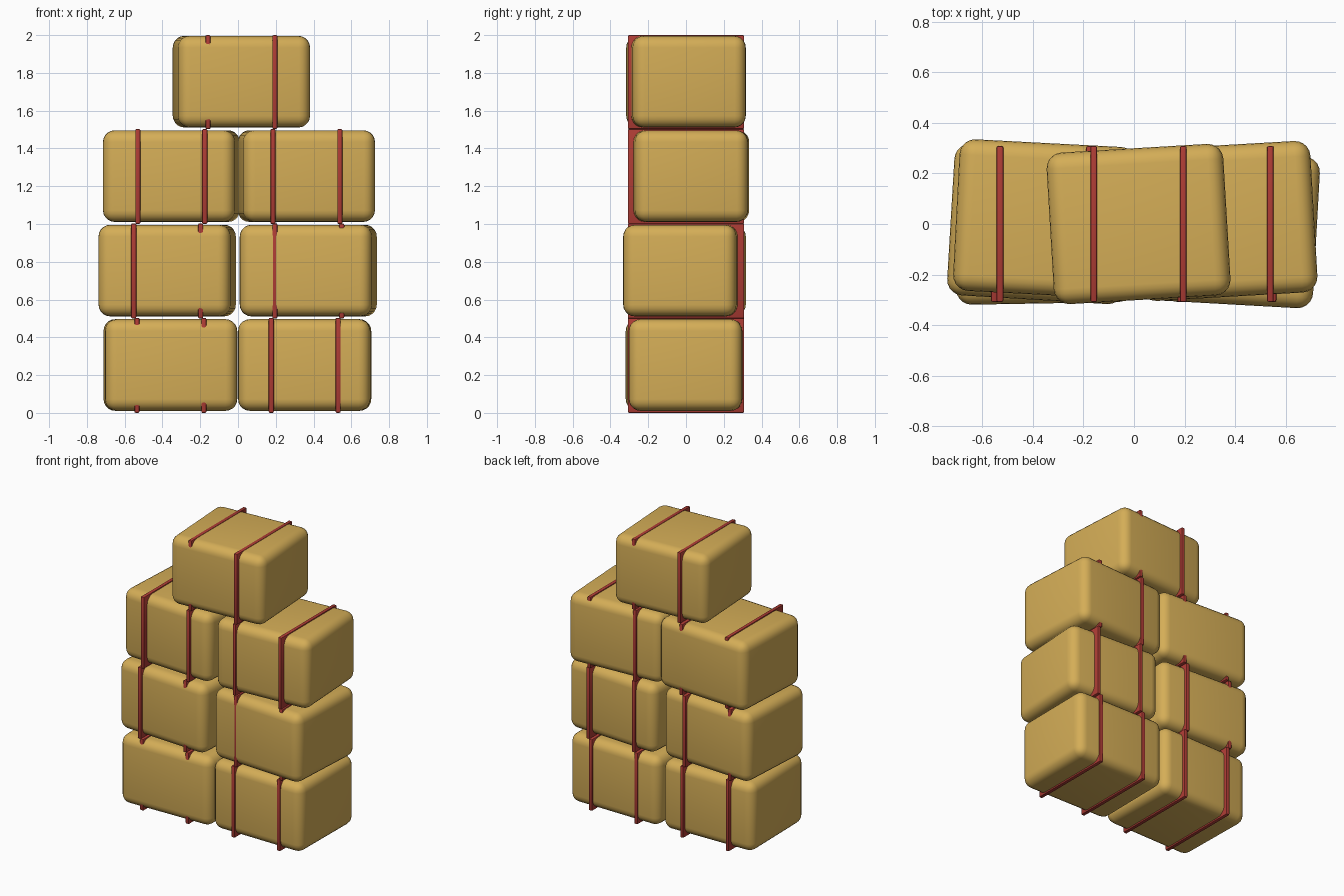
import bpy, math

if "Cube" in bpy.data.objects:
    bpy.data.objects.remove(bpy.data.objects["Cube"])


def material(name, rgb):
    m = bpy.data.materials.new(name)
    m.diffuse_color = (*rgb, 1.0)
    m.use_nodes = True
    m.node_tree.nodes["Principled BSDF"].inputs["Base Color"].default_value = m.diffuse_color
    return m


straw = material("golden straw", (0.66, 0.42, 0.095))
red = material("red twine", (0.42, 0.045, 0.035))


def rounded_box(name, centre, size, angle, radius, segments, mat):
    bpy.ops.mesh.primitive_cube_add(size=1, location=centre)
    ob = bpy.context.object
    ob.name = name
    ob.scale = size
    bpy.ops.object.transform_apply(location=False, rotation=False, scale=True)
    ob.rotation_euler.z = math.radians(angle)
    bev = ob.modifiers.new("rounding", 'BEVEL')
    bev.width = radius
    bev.segments = segments
    bev.limit_method = 'NONE'
    ob.data.materials.append(mat)
    bpy.ops.object.modifier_apply(modifier=bev.name)
    bpy.ops.object.shade_smooth_by_angle(angle=math.radians(40))
    return ob


# Bales: name, row, centre x, centre y, turn in degrees
BALES = [
    ("bottom_left", 0, -0.358, -0.014, 1.0),
    ("bottom_right", 0, 0.353, 0.0, -0.6),
    ("second_left", 1, -0.375, 0.0, -3.4),
    ("second_right", 1, 0.372, -0.017, -3.2),
    ("third_left", 2, -0.353, 0.02, -3.0),
    ("third_right", 2, 0.362, 0.012, 3.3),
    ("top", 3, 0.018, 0.0, 3.4),
]

for name, row, x, y, turn in BALES:
    base = row * 0.5
    rounded_box(name + "_bale", (x, y, base + 0.2535), (0.70, 0.60, 0.485),
                turn, 0.062, 5, straw)
    # Two straight twine bands round each bale, not turned with it
    for side, dx in (("left", -0.177), ("right", 0.177)):
        rounded_box(f"{name}_{side}_twine", (x + dx, 0, base + 0.2515),
                    (0.027, 0.616, 0.497 if row == 3 else 0.503),
                    0, 0.007, 2, red)
